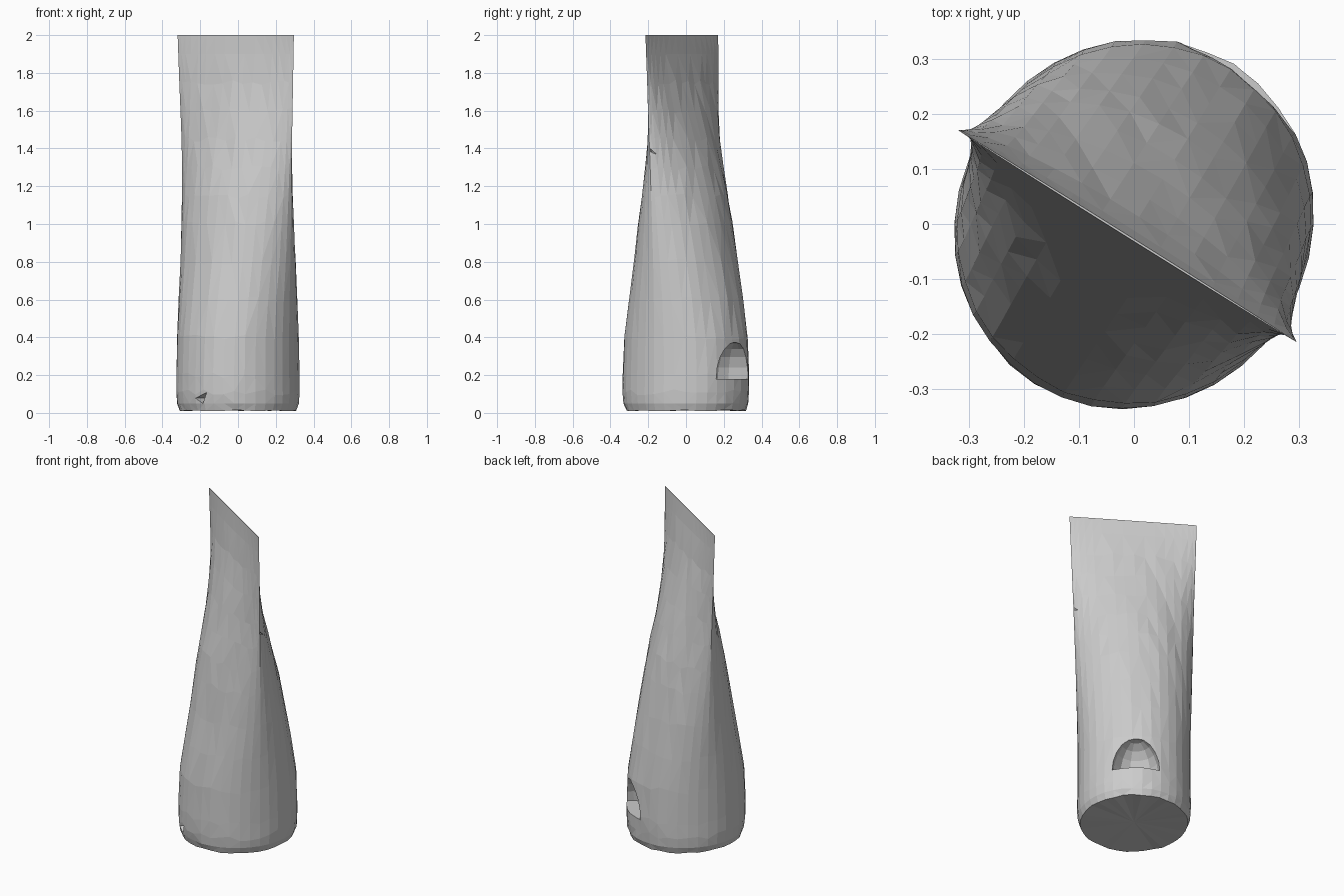
import bpy, bmesh, math, random
from mathutils import Vector, Matrix

if "Cube" in bpy.data.objects:
    bpy.data.objects.remove(bpy.data.objects["Cube"])

random.seed(4)
SIDES = 36
ANGLE = math.atan2(-0.385, 0.615)      # direction of the crimped top edge
U = Vector((math.cos(ANGLE), math.sin(ANGLE), 0))
V = Vector((-U.y, U.x, 0))

# z, half width along the crimp, half thickness, lens sharpness
PROFILE = [
    (0.015, 0.305, 0.320, 1.0), (0.05, 0.318, 0.334, 1.0),
    (0.11, 0.322, 0.340, 1.0), (0.20, 0.320, 0.342, 1.0),
    (0.40, 0.319, 0.330, 1.0), (0.60, 0.322, 0.296, 1.02),
    (0.80, 0.328, 0.258, 1.1), (1.00, 0.333, 0.222, 1.2),
    (1.15, 0.337, 0.190, 1.3), (1.30, 0.341, 0.150, 1.4),
    (1.45, 0.345, 0.110, 1.5), (1.60, 0.350, 0.070, 1.5),
    (1.75, 0.355, 0.036, 1.5), (1.90, 0.360, 0.013, 1.5),
    (2.00, 0.363, 0.002, 1.0),
]


def to_object(name, bm):
    bmesh.ops.recalc_face_normals(bm, faces=bm.faces)
    mesh = bpy.data.meshes.new(name)
    bm.to_mesh(mesh)
    bm.free()
    ob = bpy.data.objects.new(name, mesh)
    bpy.context.collection.objects.link(ob)
    return ob


def carve(target, cutter):
    mod = target.modifiers.new(cutter.name, 'BOOLEAN')
    mod.object = cutter
    mod.solver = 'EXACT'
    cutter.hide_render = True
    cutter.hide_set(True)


# Body: round base lofted into a flat diagonal crimp, with slight facet wobble
bm = bmesh.new()
rings = []
for z, w, t, p in PROFILE:
    centre = Vector((-0.012, -0.022, 0)) * max(0, (z - 0.8) / 1.2)
    ring = []
    for i in range(SIDES):
        a = 2 * math.pi * i / SIDES
        s = math.sin(a)
        wobble = 1 + random.uniform(-0.008, 0.008)
        thick = math.copysign(abs(s) ** p, s) * t * wobble
        dz = random.uniform(-0.015, 0.015) if 0.1 < z < 1.9 else 0
        if z < 0.03:
            dz = random.uniform(-0.006, 0.002)
        co = centre + U * (w * math.cos(a)) + V * thick
        ring.append(bm.verts.new((co.x, co.y, z + dz)))
    rings.append(ring)
for lo, hi in zip(rings, rings[1:]):
    for i in range(SIDES):
        j = (i + 1) % SIDES
        bm.faces.new((lo[i], lo[j], hi[j], hi[i]))
bm.faces.new(rings[-1])
# Base: a slightly hollow underside
hub = bm.verts.new((0, 0, 0.02))
for i in range(SIDES):
    bm.faces.new((rings[0][(i + 1) % SIDES], rings[0][i], hub))
bmesh.ops.triangulate(bm, faces=[f for f in bm.faces if len(f.verts) == 4])
body = to_object("tapered_body", bm)

# Arched recess near the base, at the back right: half dome with a flat sill
bm = bmesh.new()
bmesh.ops.create_uvsphere(bm, u_segments=14, v_segments=10, radius=1)
geom = bm.verts[:] + bm.edges[:] + bm.faces[:]
cut = bmesh.ops.bisect_plane(bm, geom=geom, plane_co=(0, 0, 0.001),
                             plane_no=(0, 0, -1), clear_outer=True)
rim = [e for e in cut['geom_cut'] if isinstance(e, bmesh.types.BMEdge)]
bmesh.ops.contextual_create(bm, geom=rim)
bmesh.ops.scale(bm, vec=(0.15, 0.14, 0.195), verts=bm.verts)
az = math.radians(52)
bm.transform(Matrix.Translation((0.335 * math.cos(az), 0.335 * math.sin(az), 0.18))
             @ Matrix.Rotation(az, 4, 'Z'))
carve(body, to_object("recess_cutter", bm))


# Small triangular chips
def chip(name, points):
    bm = bmesh.new()
    vs = [bm.verts.new(p) for p in points]
    for a, b, c in ((0, 1, 2), (0, 1, 3), (1, 2, 3), (0, 2, 3)):
        bm.faces.new((vs[a], vs[b], vs[c]))
    carve(body, to_object(name, bm))


chip("front_chip_cutter", [(-0.29, -0.32, 0.075), (-0.17, -0.36, 0.125),
                           (-0.21, -0.36, 0.02), (-0.16, -0.19, 0.08)])
chip("edge_chip_cutter", [(0.32, -0.21, 1.41), (0.30, -0.15, 1.36),
                          (0.32, -0.20, 1.375), (0.24, -0.17, 1.39)])
